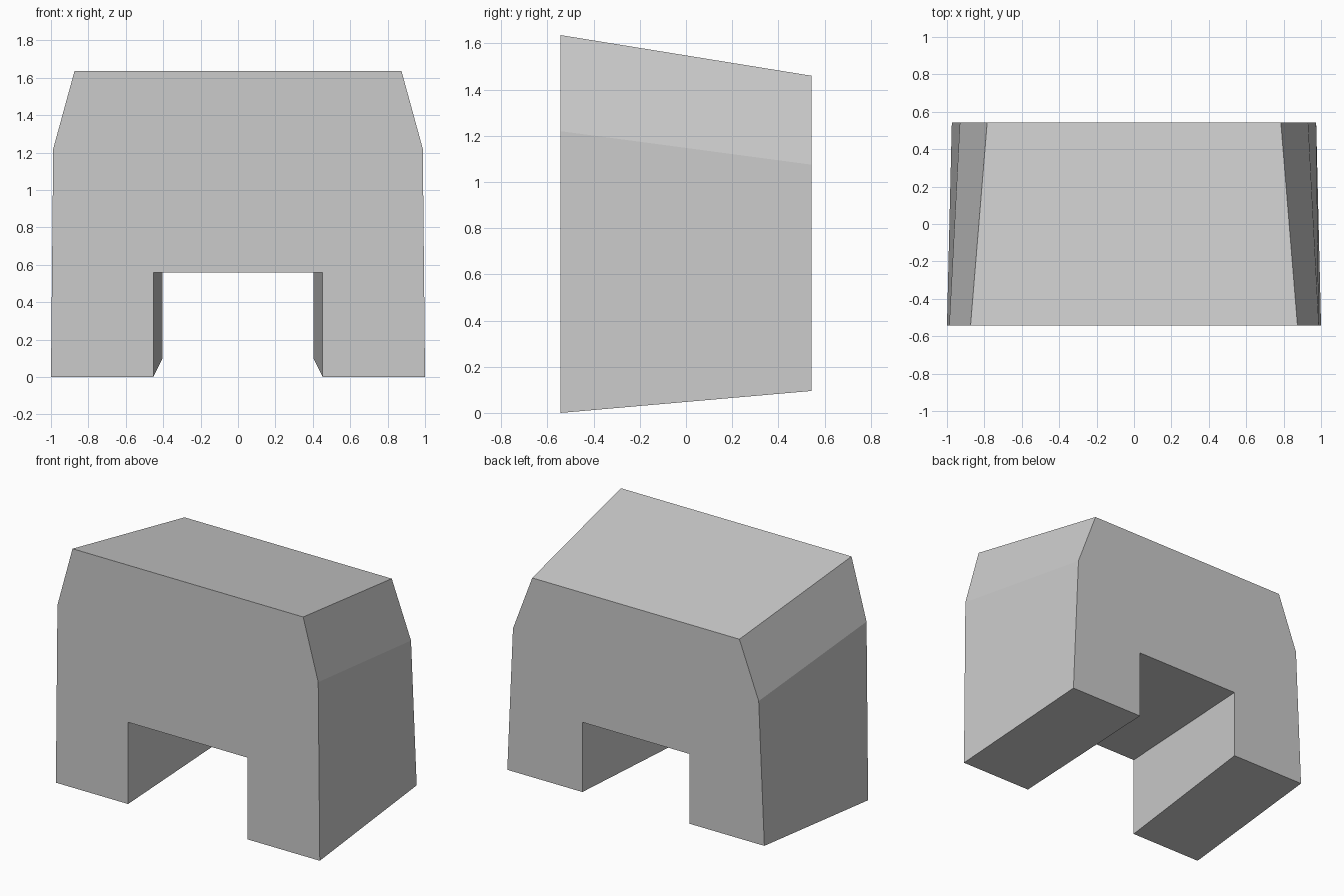
import bpy, bmesh

if "Cube" in bpy.data.objects:
    bpy.data.objects.remove(bpy.data.objects["Cube"])

# Right half of the arch outline (x, z), from the inner notch corner round to the top
FRONT = [(0.453, 0.56), (0.453, 0.0), (1.0, 0.0), (0.988, 1.22), (0.874, 1.636)]
BACK = [(0.405, 0.573), (0.405, 0.095), (0.974, 0.095), (0.931, 1.075), (0.785, 1.46)]
HALF_DEPTH = 0.543


def outline(bm, half, y):
    """Mirror half an outline and return its vertex loop."""
    points = half + [(-x, z) for x, z in reversed(half)]
    return [bm.verts.new((x, y, z)) for x, z in points]


# Tapered block with an open passage, lofted from front to back
bm = bmesh.new()
front = outline(bm, FRONT, -HALF_DEPTH)
back = outline(bm, BACK, HALF_DEPTH)
bm.faces.new(front)
bm.faces.new(back[::-1])
n = len(front)
for i in range(n):
    j = (i + 1) % n
    bm.faces.new((front[j], front[i], back[i], back[j]))
bmesh.ops.recalc_face_normals(bm, faces=bm.faces)

mesh = bpy.data.meshes.new("arch_block")
bm.to_mesh(mesh)
bm.free()
block = bpy.data.objects.new("arch_block", mesh)
bpy.context.collection.objects.link(block)

# Plain grey
grey = bpy.data.materials.new("grey")
grey.diffuse_color = (0.6, 0.6, 0.6, 1.0)
grey.use_nodes = True
grey.node_tree.nodes["Principled BSDF"].inputs["Base Color"].default_value = grey.diffuse_color
mesh.materials.append(grey)
